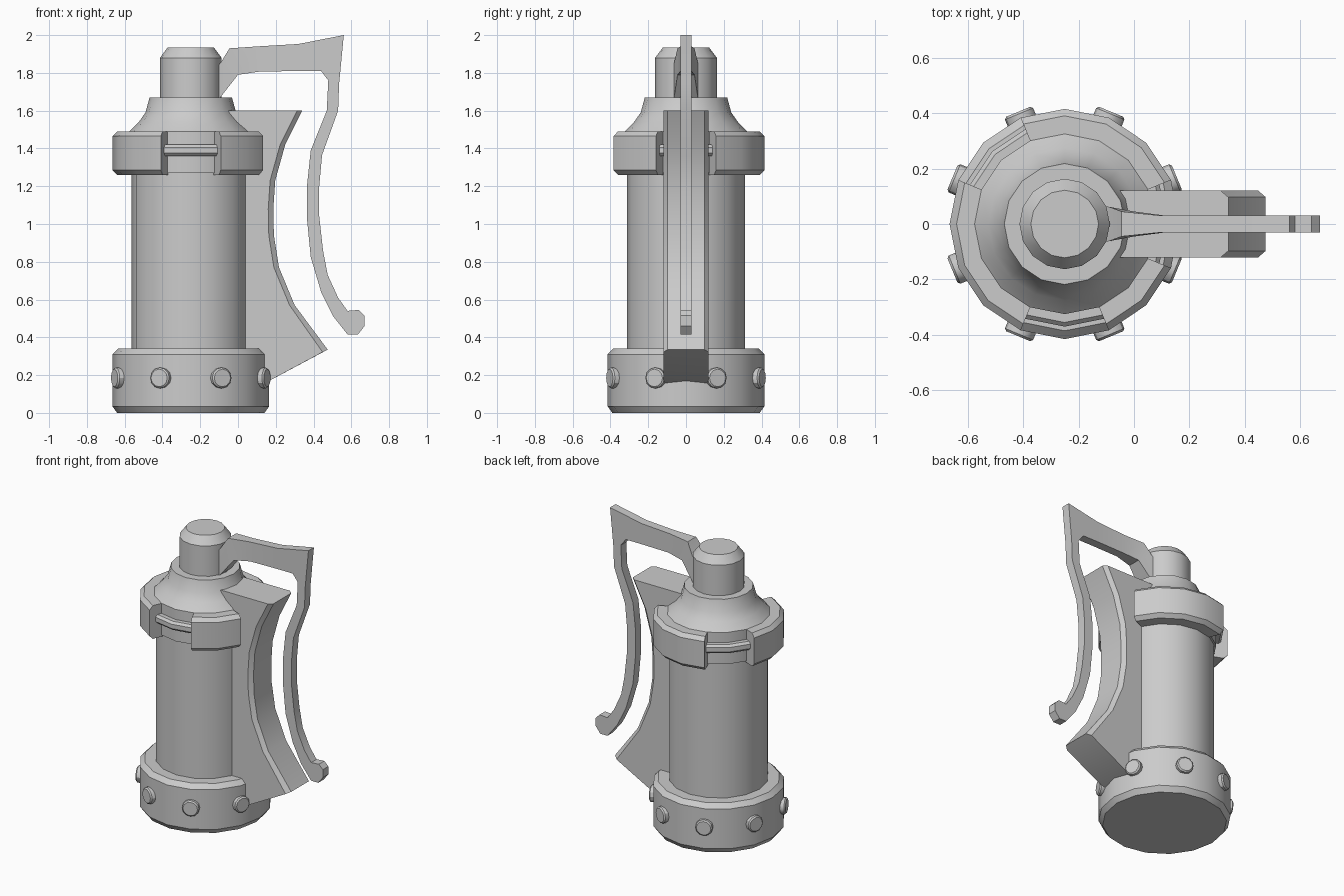
import bpy, bmesh
from math import sin, cos, radians
from mathutils import Matrix

if "Cube" in bpy.data.objects:
    bpy.data.objects.remove(bpy.data.objects["Cube"])

AXIS = -0.25   # x position of the canister's axis
SIDES = 16


def finish(name, bm):
    bmesh.ops.remove_doubles(bm, verts=bm.verts, dist=1e-5)
    bmesh.ops.recalc_face_normals(bm, faces=bm.faces)
    me = bpy.data.meshes.new(name)
    bm.to_mesh(me)
    bm.free()
    me.shade_smooth()
    me.set_sharp_from_angle(angle=radians(30))
    ob = bpy.data.objects.new(name, me)
    bpy.context.collection.objects.link(ob)
    return ob


def skin(bm, sections, closed_loop, closed_path):
    """Bridge a list of point sections with quads."""
    rows = [[bm.verts.new(p) for p in s] for s in sections]
    n = len(rows[0])
    pairs = list(zip(rows, rows[1:])) + ([(rows[-1], rows[0])] if closed_path else [])
    for a, b in pairs:
        for i in range(n if closed_loop else n - 1):
            j = (i + 1) % n
            bm.faces.new((a[i], a[j], b[j], b[i]))
    return rows


def lathe(name, profile):
    """Solid of revolution with flat end caps."""
    bm = bmesh.new()
    rows = skin(bm, [[(AXIS + r * cos(radians(22.5 * k)), r * sin(radians(22.5 * k)), z)
                      for k in range(SIDES)] for r, z in profile], True, False)
    bm.faces.new(rows[0])
    bm.faces.new(rows[-1])
    return finish(name, bm)


def arc(name, profile, k0, k1):
    """Closed profile swept between two of the 16 angle steps."""
    bm = bmesh.new()
    rows = skin(bm, [[(AXIS + r * cos(radians(22.5 * k)), r * sin(radians(22.5 * k)), z)
                      for r, z in profile] for k in range(k0, k1 + 1)], True, False)
    bm.faces.new(rows[0])
    bm.faces.new(rows[-1])
    return finish(name, bm)


# Canister body, base and capped neck
lathe("base", [(0.39, 0), (0.415, 0.035), (0.415, 0.31), (0.385, 0.34)])
lathe("body", [(0.3125, 0.3), (0.3125, 1.27), (0.325, 1.27), (0.325, 1.49),
               (0.275, 1.54), (0.24, 1.59), (0.218, 1.67)])
lathe("cap", [(0.163, 1.6), (0.163, 1.88), (0.122, 1.935)])

# Collar in three segments, with rods bridging the gaps
collar = [(0.315, 1.26), (0.39, 1.26), (0.415, 1.285), (0.415, 1.465), (0.39, 1.49), (0.315, 1.49)]
for i, (a, b) in enumerate([(1, 5), (7, 11), (13, 15)]):
    arc(f"collar_segment_{i}", collar, a, b)
rod = [(0.32, 1.36), (0.355, 1.36), (0.37, 1.375), (0.37, 1.405), (0.355, 1.42), (0.32, 1.42)]
for i, (a, b) in enumerate([(5, 7), (11, 13), (15, 17)]):
    arc(f"collar_rod_{i}", rod, a, b)

# Studs round the base
for i in range(8):
    bm = bmesh.new()
    bmesh.ops.create_cone(bm, cap_ends=True, segments=12, radius1=0.055, radius2=0.055, depth=0.08)
    top = [e for e in bm.edges if all(v.co.z > 0 for v in e.verts)]
    bmesh.ops.bevel(bm, geom=top, offset=0.008, segments=1, affect='EDGES')
    m = (Matrix.Translation((AXIS, 0, 0.185)) @ Matrix.Rotation(radians(22.5 + 45 * i), 4, 'Z')
         @ Matrix.Translation((0.398, 0, 0)) @ Matrix.Rotation(radians(90), 4, 'Y'))
    bm.transform(m)
    finish(f"stud_{i}", bm)

# Grip fin: curved front with chamfered sides
front = [(0.34, 1.6), (0.25, 1.42), (0.197, 1.23), (0.187, 1.08), (0.19, 0.94),
         (0.217, 0.77), (0.30, 0.57), (0.475, 0.335)]
back = [(0.10, 0.135), (-0.12, 0.135), (-0.12, 1.6)]
bm = bmesh.new()
sections = []
for y, inset in [(-0.12, 0.027), (-0.097, 0), (0.097, 0), (0.12, 0.027)]:
    pts = [(x - inset, z) for x, z in front]
    pts[-1] = (front[-1][0] - inset, front[-1][1] - inset * 0.5)
    sections.append([(x, y, z) for x, z in pts + back])
rows = skin(bm, sections, True, False)
bm.faces.new(rows[0])
bm.faces.new(rows[-1])
finish("grip_fin", bm)

# Lever: outer and inner edge points with half width
lever = [(-0.12, 1.82, -0.12, 1.64, 0.067), (-0.09, 1.857, -0.09, 1.675, 0.062),
         (-0.045, 1.93, 0.0, 1.79, 0.045), (0.1, 1.94, 0.115, 1.807, 0.03),
         (0.32, 1.953, 0.32, 1.81, 0.03), (0.56, 2.0, 0.44, 1.81, 0.03),
         (0.535, 1.74, 0.478, 1.76, 0.03), (0.53, 1.6, 0.47, 1.6, 0.03),
         (0.445, 1.365, 0.385, 1.39, 0.03), (0.43, 1.2, 0.365, 1.2, 0.03),
         (0.43, 1.04, 0.365, 1.03, 0.03), (0.45, 0.86, 0.385, 0.825, 0.03),
         (0.475, 0.73, 0.44, 0.64, 0.03), (0.53, 0.61, 0.505, 0.51, 0.03),
         (0.58, 0.54, 0.58, 0.415, 0.03), (0.64, 0.545, 0.635, 0.415, 0.03),
         (0.67, 0.515, 0.67, 0.46, 0.03)]
bm = bmesh.new()
rows = skin(bm, [[(ox, -w, oz), (ox, w, oz), (ix, w, iz), (ix, -w, iz)]
                 for ox, oz, ix, iz, w in lever], True, False)
bm.faces.new(rows[0])
bm.faces.new(rows[-1])
finish("lever", bm)
